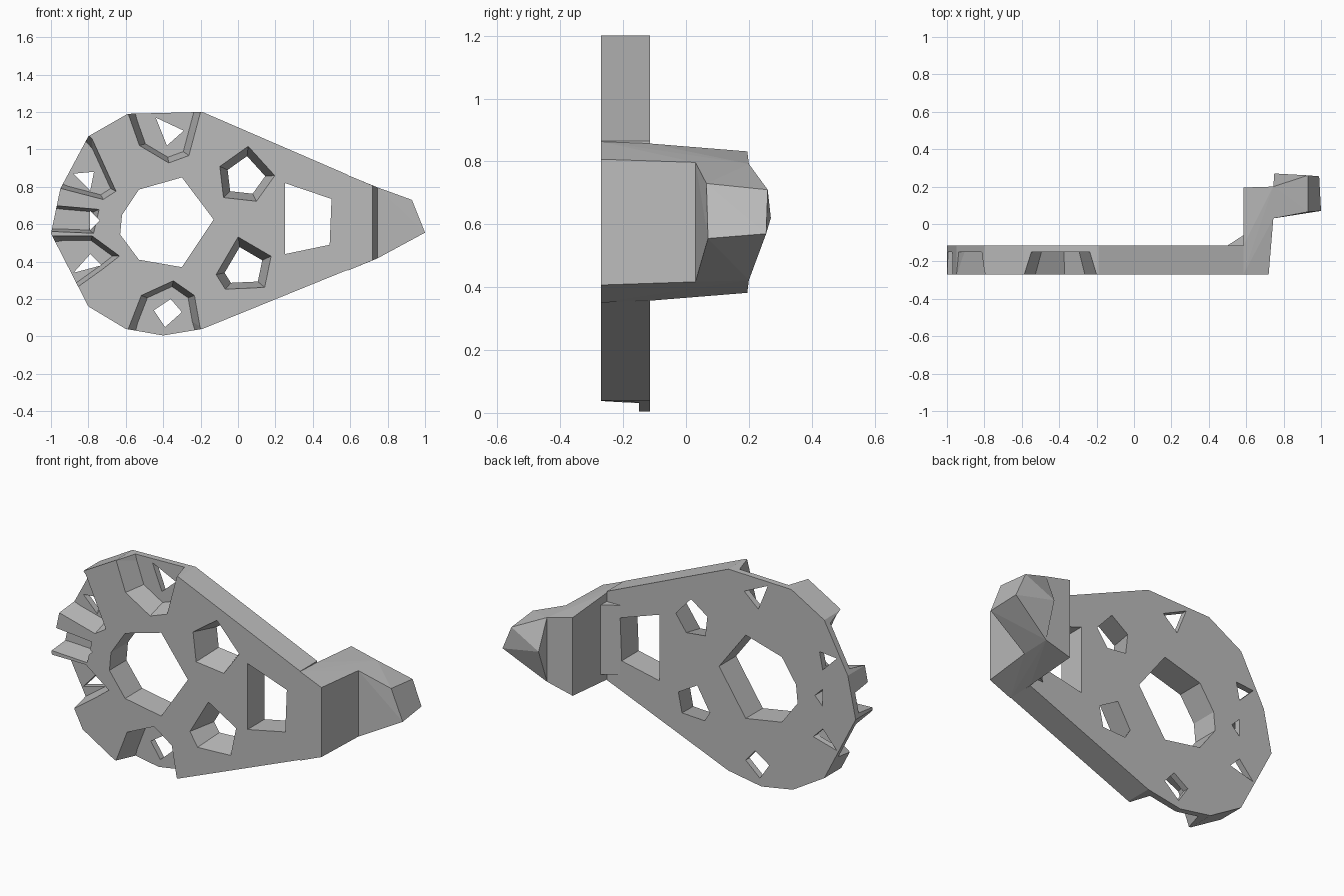
import bpy, bmesh
from mathutils import Vector

cube = bpy.data.objects.get("Cube")
if cube:
    bpy.data.objects.remove(cube, do_unlink=True)

grey = bpy.data.materials.new("plain grey")
grey.use_nodes = True
grey.diffuse_color = (0.5, 0.5, 0.5, 1)
shader = grey.node_tree.nodes["Principled BSDF"]
shader.inputs["Base Color"].default_value = grey.diffuse_color

# Plate depth, pocket floor depth, and the middle of the round end
FRONT, BACK, FLOOR = -.27, -.115, -.15
HUB = Vector((-.4, .6))
MID_Z = .607


def finish(name, bm):
    bmesh.ops.recalc_face_normals(bm, faces=bm.faces)
    mesh = bpy.data.meshes.new(name)
    bm.to_mesh(mesh)
    bm.free()
    mesh.materials.append(grey)
    part = bpy.data.objects.new(name, mesh)
    bpy.context.scene.collection.objects.link(part)
    return part


def loft(name, front, back, y_front, y_back):
    """Solid between two (x, z) outlines with equal point counts."""
    bm = bmesh.new()
    near = [bm.verts.new((x, y_front, z)) for x, z in front]
    far = [bm.verts.new((x, y_back, z)) for x, z in back]
    bm.faces.new(near)
    bm.faces.new(far[::-1])
    sides = []
    for i in range(len(near)):
        sides.append(bm.faces.new((near[i - 1], far[i - 1], far[i], near[i])))
    bmesh.ops.triangulate(bm, faces=sides)
    return finish(name, bm)


def hull(name, pairs, extra=()):
    """Convex solid from (x, y, half height) pairs and single points."""
    bm = bmesh.new()
    for x, y, half in pairs:
        bm.verts.new((x, y, MID_Z + half))
        bm.verts.new((x, y, MID_Z - half))
    for point in extra:
        bm.verts.new(point)
    bmesh.ops.convex_hull(bm, input=bm.verts)
    return finish(name, bm)


def shrink(outline, factor):
    points = [Vector(p) for p in outline]
    centre = sum(points, Vector((0, 0))) / len(points)
    return [centre + (p - centre) * factor for p in points]


def open_outwards(outline):
    """Carry both ends of the outline radially past the rim."""
    points = [Vector(p) for p in outline]
    ends = [HUB + (p - HUB) * 1.6 for p in (points[0], points[-1])]
    return [ends[0], *points, ends[1]]


def cut(target, front, back, y_back=BACK + .01):
    cutter = loft("cutter", front, back, FRONT - .01, y_back)
    cutter.hide_render = True
    mod = target.modifiers.new("cut", 'BOOLEAN')
    mod.operation, mod.solver, mod.object = 'DIFFERENCE', 'EXACT', cutter
    bpy.context.view_layer.objects.active = target
    bpy.ops.object.modifier_apply(modifier=mod.name)
    bpy.data.objects.remove(cutter, do_unlink=True)


# Main plate, round at one end and tapering to the other
outline = [(-1, .55), (-.95, .79), (-.8, 1.07), (-.59, 1.19), (-.19, 1.2),
           (.585, .865), (.585, .355), (-.19, .04), (-.4, .005),
           (-.6, .04), (-.8, .16)]
plate = loft("main_plate", outline, outline, FRONT, BACK)

# Centre opening and window, cut straight through
centre_opening = [(-.3, .85), (-.13, .625), (-.3, .37), (-.53, .41),
                  (-.63, .545), (-.62, .65), (-.53, .785)]
window = [(.25, .82), (.5, .735), (.49, .49), (.25, .44)]
for shape in (centre_opening, window):
    cut(plate, shape, shape)

# Five-sided holes that narrow towards the back
upper_hole = [(.055, 1.02), (.2, .86), (.1, .72), (-.08, .74), (-.1, .91)]
lower_hole = [(0, .535), (.18, .43), (.145, .26), (-.07, .25), (-.12, .33)]
for shape in (upper_hole, lower_hole):
    cut(plate, shape, shrink(shape, .65))

# Rim pockets: a mouth open at the rim, and a small hole through the floor
top = [(-.59, 1.19), (-.53, 1.02), (-.37, .925), (-.26, .965), (-.2, 1.19)]
top_hole = [(-.44, 1.17), (-.38, 1.02), (-.29, 1.1)]
upper_side = [(-.78, 1.06), (-.65, .775), (-.72, .73), (-.95, .79)]
upper_side_hole = [(-.88, .87), (-.77, .88), (-.79, .78)]
side = [(-.97, .7), (-.74, .68), (-.77, .55), (-1, .56)]
side_hole = [(-.79, .67), (-.74, .62), (-.79, .57)]
lower_side = [(-.99, .54), (-.78, .54), (-.63, .43), (-.72, .36), (-.86, .26)]
lower_side_hole = [(-.88, .34), (-.79, .44), (-.73, .38)]
bottom = [(-.59, .04), (-.52, .22), (-.345, .3), (-.23, .22), (-.2, .05)]
bottom_hole = [(-.45, .14), (-.36, .2), (-.3, .13), (-.39, .05)]
for mouth, hole in ((top, top_hole), (upper_side, upper_side_hole),
                    (side, side_hole), (lower_side, lower_side_hole),
                    (bottom, bottom_hole)):
    deep = open_outwards(shrink(mouth, .75))
    cut(plate, open_outwards(mouth), deep, FLOOR)
    cut(plate, hole, hole)

# Upright step at the narrow end, with a small fillet behind the plate
hull("step_wall", [(.585, FRONT, .256), (.72, FRONT, .2), (.745, .03, .19),
                   (.745, .2, .185), (.585, .195, .225), (.585, BACK, .25)])
hull("step_fillet", [(.5, BACK, .2), (.585, BACK, .2), (.585, -.06, .2)])

# Tapered end tab with a low ridge on its back
hull("end_tab", [(.745, .03, .19), (.745, .2, .185)],
     [(.75, .27, .62), (.93, .065, .73), (.93, .26, .71),
      (1, .07, .555), (.99, .255, .57)])
